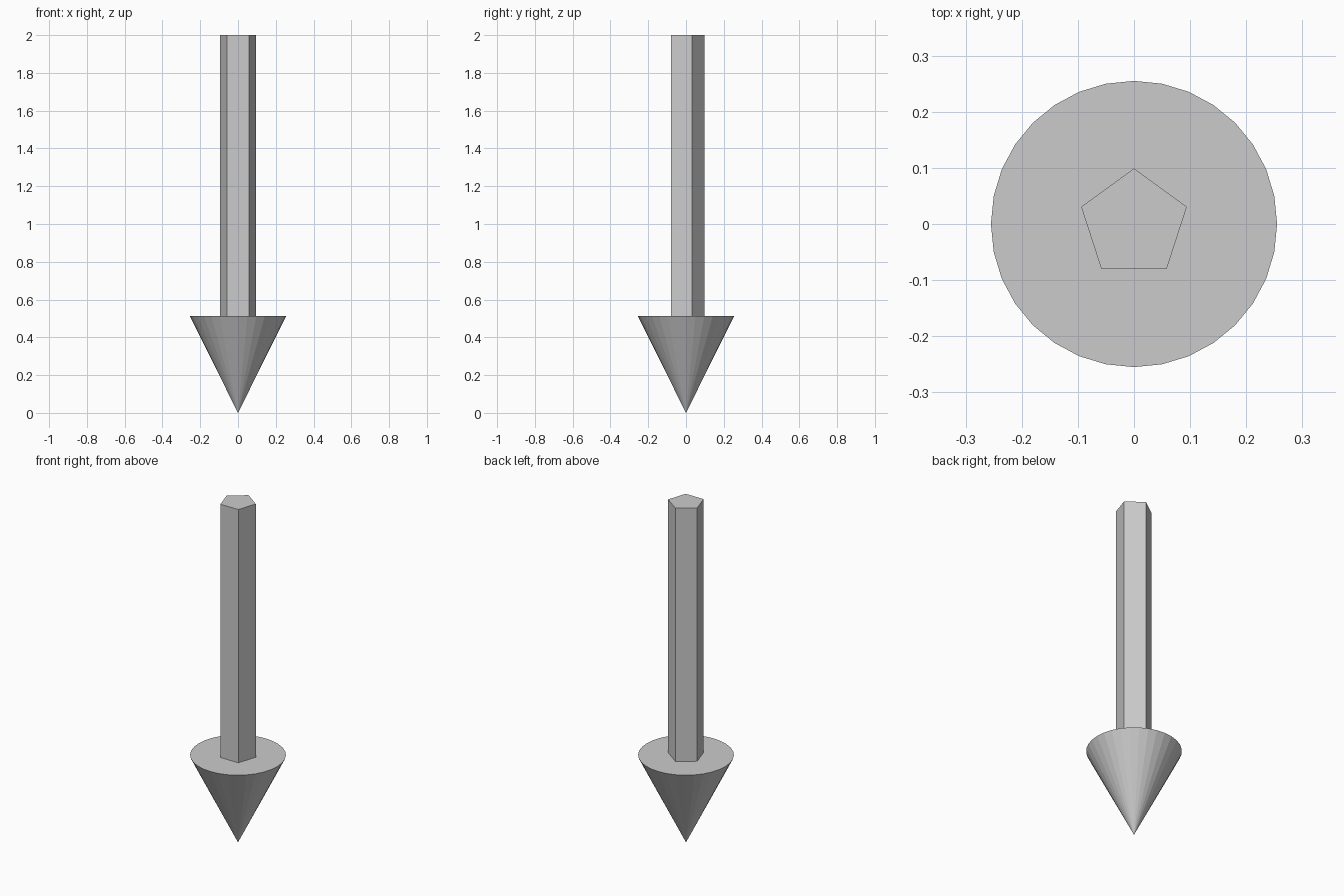
import bpy

if "Cube" in bpy.data.objects:
    bpy.data.objects.remove(bpy.data.objects["Cube"])

HEAD_TOP = 0.513   # flat top of the arrow head
TOTAL = 2.0


def tapered(name, sides, r_bottom, r_top, z0, z1):
    """Flat-faced upright prism or cone between two heights."""
    bpy.ops.mesh.primitive_cone_add(
        vertices=sides, radius1=r_bottom, radius2=r_top, depth=z1 - z0,
        end_fill_type='NGON', location=(0, 0, (z0 + z1) / 2))
    obj = bpy.context.object
    obj.name = name
    return obj


# Arrow head: 32-sided cone, tip down on the ground
tapered("arrow_head", 32, 0.0, 0.255, 0.0, HEAD_TOP)

# Shaft: five-sided prism with one corner towards the back
tapered("shaft", 5, 0.099, 0.099, HEAD_TOP, TOTAL)
